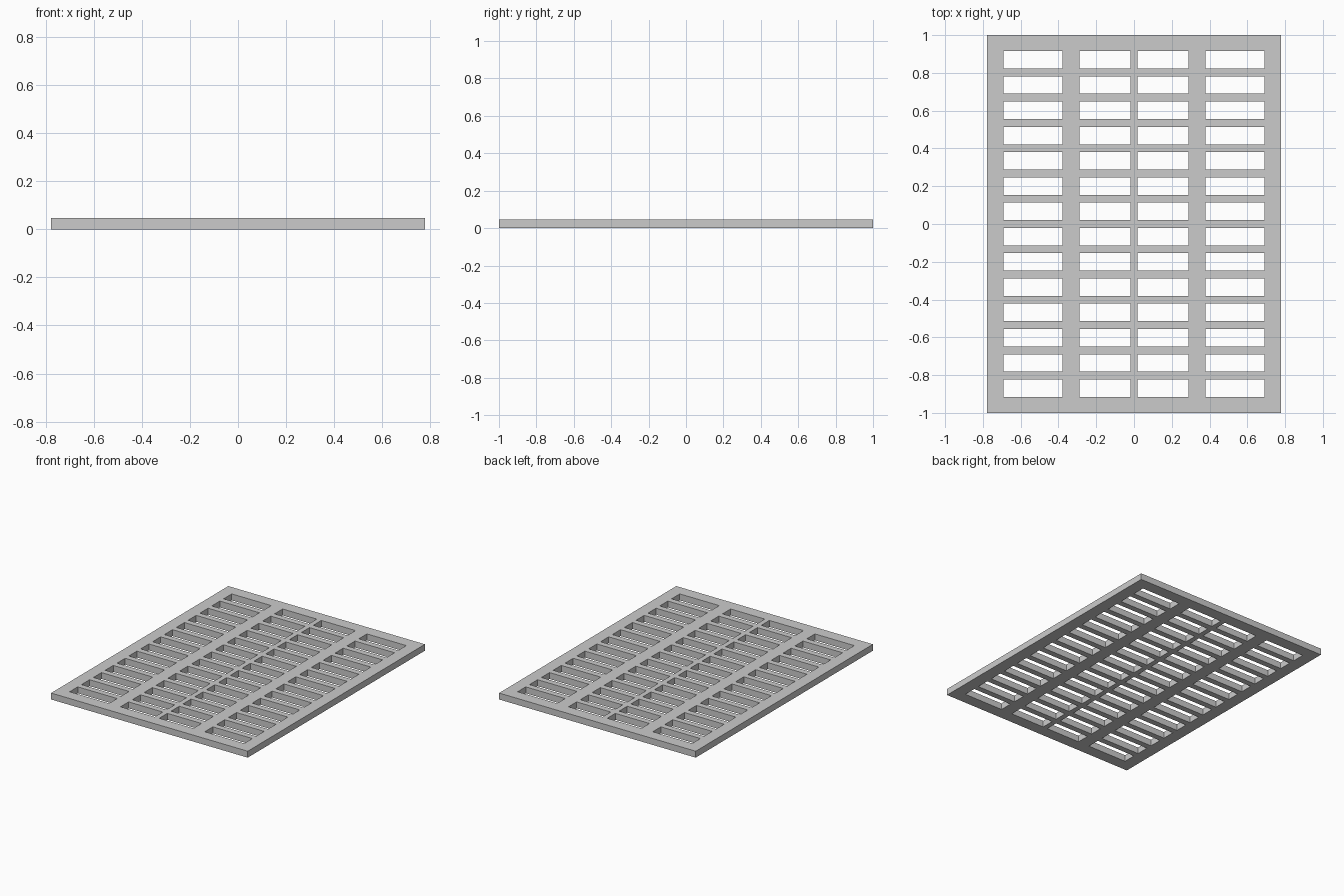
import bpy, bmesh

if "Cube" in bpy.data.objects:
    bpy.data.objects.remove(bpy.data.objects["Cube"])

THICK = 0.046
ROWS, PITCH, SLOT_H = 14, 0.1337, 0.0915

# Cut lines: odd-numbered intervals in both directions are slot openings
half = [0.018, 0.288, 0.378, 0.69, 0.777]
xs = [-v for v in reversed(half)] + half
ys = [-1.0]
for r in range(ROWS):
    c = (r - (ROWS - 1) / 2) * PITCH
    ys += [c - SLOT_H / 2, c + SLOT_H / 2]
ys.append(1.0)

# Flat lattice of bars, leaving the slots open
bm = bmesh.new()
grid = [[bm.verts.new((x, y, 0)) for y in ys] for x in xs]
for i in range(len(xs) - 1):
    for j in range(len(ys) - 1):
        if not (i % 2 and j % 2):
            bm.faces.new((grid[i][j], grid[i + 1][j],
                          grid[i + 1][j + 1], grid[i][j + 1]))

# Thicken into a plate with straight-walled slots
ext = bmesh.ops.extrude_face_region(bm, geom=bm.faces[:], use_keep_orig=True)
top = [g for g in ext["geom"] if isinstance(g, bmesh.types.BMVert)]
bmesh.ops.translate(bm, verts=top, vec=(0, 0, THICK))
bmesh.ops.recalc_face_normals(bm, faces=bm.faces[:])

mesh = bpy.data.meshes.new("slotted_grate")
bm.to_mesh(mesh)
bm.free()
grate = bpy.data.objects.new("slotted_grate", mesh)
bpy.context.collection.objects.link(grate)
